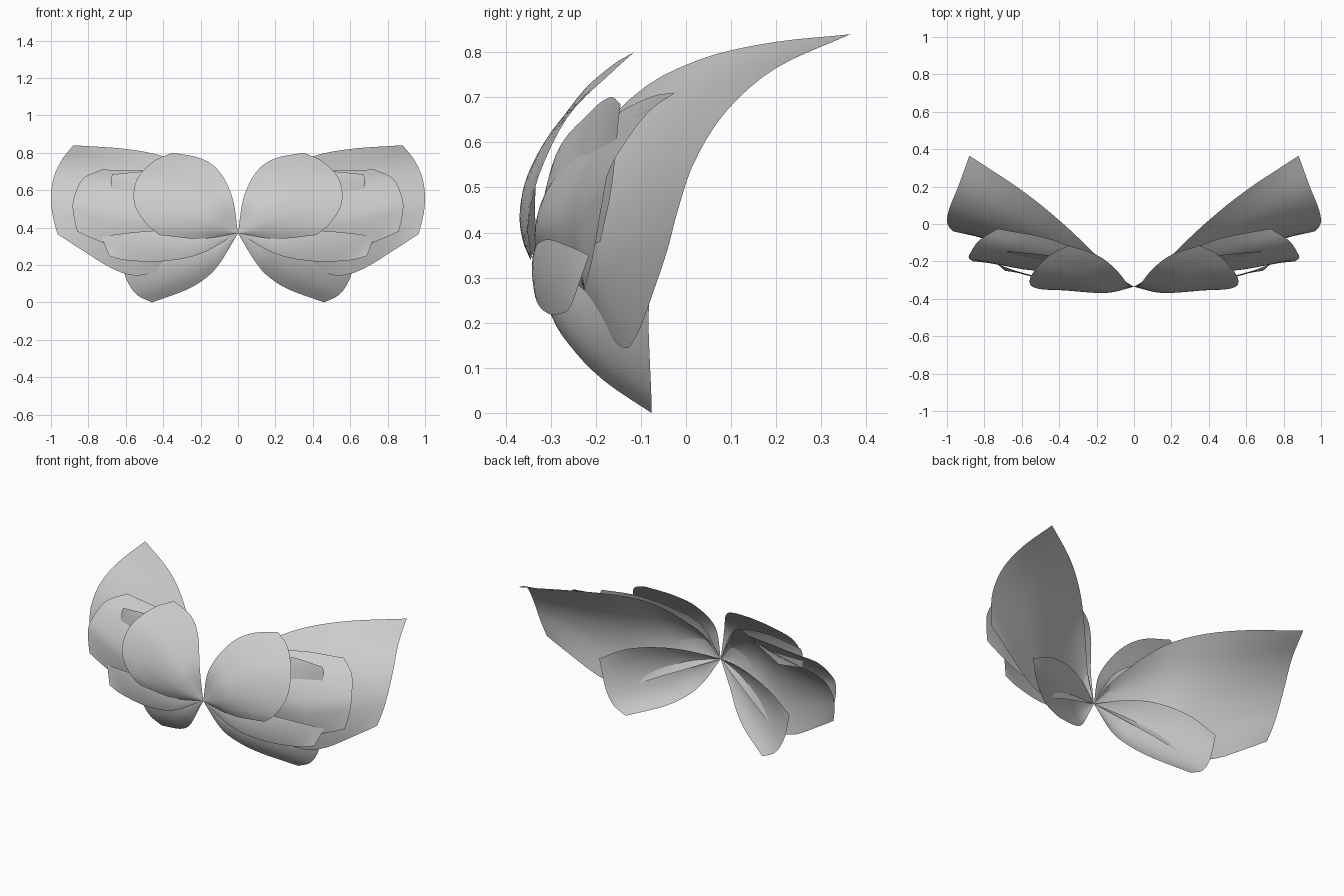
import bpy
from mathutils import Vector

ROOT = Vector((0, -.335, .37))
ROWS_ALONG = 22
ROWS_ACROSS = 18

default_cube = bpy.data.objects.get("Cube")
if default_cube:
    bpy.data.objects.remove(default_cube, do_unlink=True)

# One plain grey for every petal
petal_grey = bpy.data.materials.new("petal_grey")
petal_grey.use_nodes = True
colour = (.6, .6, .6, 1)
petal_grey.diffuse_color = colour
petal_grey.node_tree.nodes["Principled BSDF"].inputs["Base Color"].default_value = colour


def smooth_path(points, count):
    """Run a smooth curve through the points and space the samples evenly."""
    points = [Vector(p) for p in points]
    padded = [2 * points[0] - points[1], *points, 2 * points[-1] - points[-2]]
    fine = [points[0]]
    steps = 16
    for before, start, end, after in zip(padded, padded[1:], padded[2:], padded[3:]):
        leave, arrive = (end - before) / 2, (after - start) / 2
        for step in range(1, steps + 1):
            t = step / steps
            fine.append(start + leave * t
                        + (3 * (end - start) - 2 * leave - arrive) * t ** 2
                        + (2 * (start - end) + leave + arrive) * t ** 3)
    distances = [0]
    for a, b in zip(fine, fine[1:]):
        distances.append(distances[-1] + (b - a).length)
    samples, index = [], 0
    for i in range(count + 1):
        target = distances[-1] * i / count
        while index < len(fine) - 2 and distances[index + 1] < target:
            index += 1
        span = distances[index + 1] - distances[index]
        samples.append(fine[index].lerp(fine[index + 1], (target - distances[index]) / span))
    return samples


def make_petal(name, upper, tip, lower, cup=0):
    """Span a cupped sheet between two edges that leave the root and a tip edge."""
    upper_edge = smooth_path([ROOT, *upper], ROWS_ALONG)
    lower_edge = smooth_path([ROOT, *lower], ROWS_ALONG)
    tip_edge = smooth_path([upper[-1], *tip, lower[-1]], ROWS_ACROSS)
    verts, faces = [], []
    for i in range(ROWS_ALONG + 1):
        u = i / ROWS_ALONG
        for j in range(ROWS_ACROSS + 1):
            v = j / ROWS_ACROSS
            chord = upper_edge[i].lerp(lower_edge[i], v)
            bulge = tip_edge[j] - upper_edge[-1].lerp(lower_edge[-1], v)
            point = chord + bulge * u ** .8
            point.y -= cup * 16 * u * (1 - u) * v * (1 - v)
            verts.append(point)
    width = ROWS_ACROSS + 1
    for i in range(ROWS_ALONG):
        for j in range(ROWS_ACROSS):
            a = i * width + j
            faces.append((a, a + 1, a + width + 1, a + width))
    mesh = bpy.data.meshes.new(name)
    mesh.from_pydata(verts, [], faces)
    mesh.materials.append(petal_grey)
    mesh.shade_smooth()
    petal = bpy.data.objects.new(name, mesh)
    bpy.context.collection.objects.link(petal)
    mirror = petal.modifiers.new("other_side", "MIRROR")
    mirror.use_mirror_merge = False


# Round petals nearest the front
make_petal("front_petals",
           upper=[(.03, -.325, .56), (.1, -.24, .7), (.2, -.165, .77), (.35, -.115, .8)],
           tip=[(.45, -.165, .755), (.54, -.26, .66), (.555, -.325, .53), (.49, -.35, .42)],
           lower=[(.2, -.345, .34), (.42, -.345, .36)], cup=.015)

# Petals tucked between the front and middle ones
make_petal("inner_petals",
           upper=[(.1, -.29, .57), (.25, -.22, .66), (.45, -.17, .7), (.67, -.145, .685)],
           tip=[(.68, -.15, .645), (.66, -.165, .5)],
           lower=[(.3, -.26, .35), (.55, -.19, .38)], cup=.02)

# Middle petals
make_petal("middle_petals",
           upper=[(.1, -.28, .53), (.25, -.17, .65), (.45, -.08, .7), (.73, -.025, .71)],
           tip=[(.83, -.09, .66), (.88, -.165, .55), (.88, -.185, .47)],
           lower=[(.4, -.235, .28), (.6, -.225, .28), (.75, -.21, .33), (.86, -.2, .38)],
           cup=.05)

# Large rear petals
make_petal("rear_petals",
           upper=[(.08, -.29, .51), (.25, -.12, .7), (.4, .02, .78), (.6, .18, .82), (.88, .365, .84)],
           tip=[(.94, .2, .765), (.985, .09, .67), (1, .02, .56), (.99, -.015, .46)],
           lower=[(.3, -.215, .235), (.5, -.145, .147), (.65, -.11, .17), (.85, -.065, .29),
                  (.965, -.04, .365)], cup=.05)

# Narrow side petals
make_petal("side_petals",
           upper=[(.2, -.33, .375), (.4, -.305, .385), (.6, -.26, .37), (.73, -.215, .35)],
           tip=[],
           lower=[(.2, -.335, .26), (.4, -.305, .22), (.6, -.265, .225), (.69, -.25, .25)],
           cup=.01)

# Drooping bottom petals
make_petal("bottom_petals",
           upper=[(.15, -.25, .41), (.3, -.18, .42), (.48, -.12, .385), (.64, -.08, .3)],
           tip=[(.62, -.083, .2), (.59, -.08, .11), (.54, -.077, .04)],
           lower=[(.09, -.3, .22), (.16, -.25, .14), (.27, -.18, .07), (.46, -.077, 0)],
           cup=.043)
